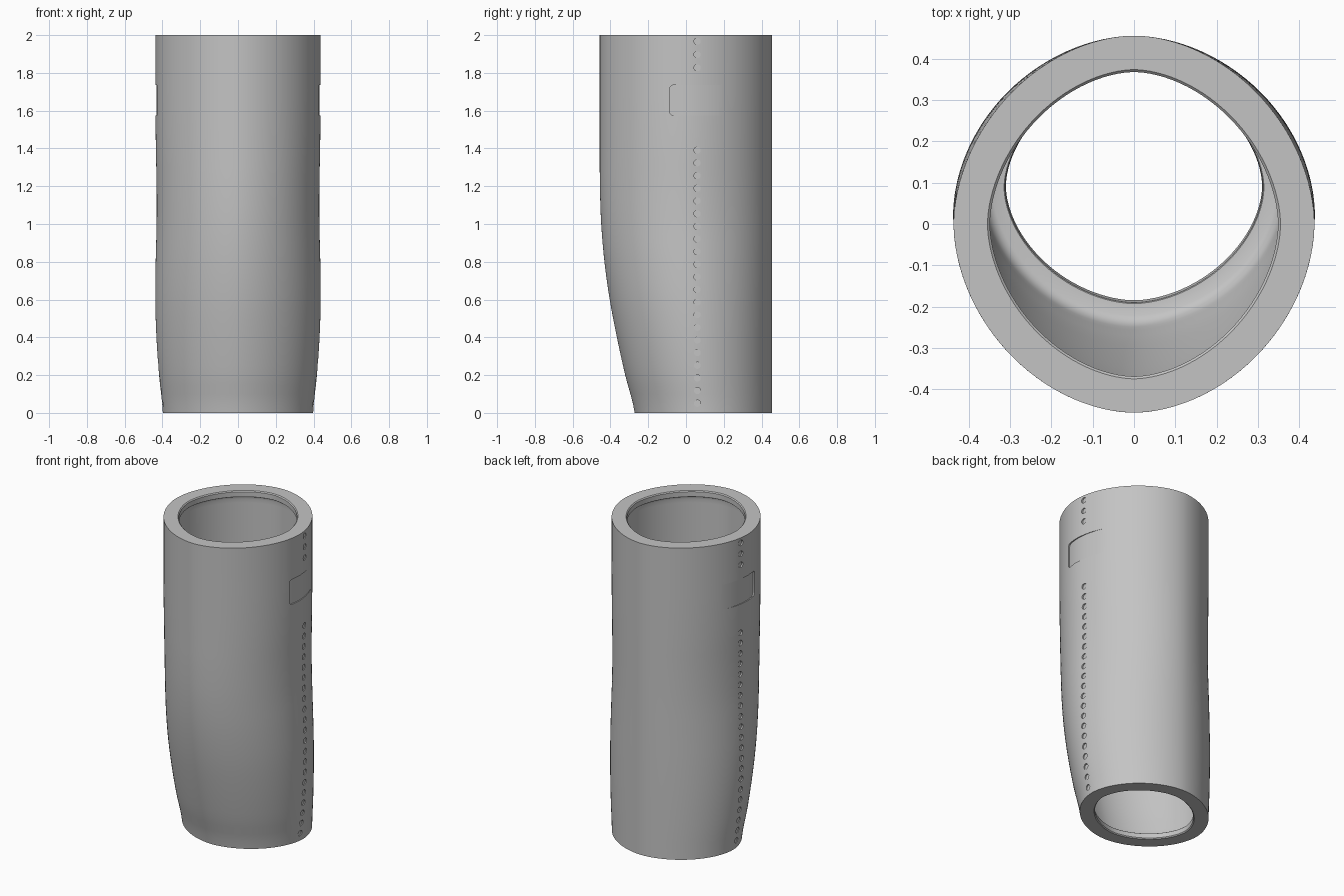
import bpy, bmesh, math
from mathutils import Matrix, Vector

if "Cube" in bpy.data.objects:
    bpy.data.objects.remove(bpy.data.objects["Cube"])

SEGMENTS = 112
BACK = 0.456        # constant rear edge of the sleeve
SHELL = 0.038       # wall thickness
ROUND = 1.86        # superellipse exponent of the body
LIP_ROUND = 1.8     # and of the end openings
DETAIL_Y = 0.06     # line of the side pits
# height, half width, front edge
PROFILE = [(0, .398, -.272), (.2, .418, -.322), (.4, .432, -.366), (.6, .438, -.404),
           (.8, .436, -.432), (1, .431, -.449), (1.2, .431, -.456), (1.4, .435, -.457),
           (1.6, .437, -.457), (1.8, .437, -.457), (2, .437, -.457)]
# End lip, from the opening to the wall: distance from the end, inset, exponent
LIP = [(0, .082, LIP_ROUND), (.006, .088, LIP_ROUND), (.038, .088, LIP_ROUND),
       (.04, .086, LIP_ROUND), (.042, .058, ROUND), (.048, .048, ROUND),
       (.058, .041, ROUND), (.075, SHELL, ROUND)]


def section(z):
    """Smoothly interpolated half width, half depth and centre at a height."""
    i = min(int(z / .2 + 1e-6), len(PROFILE) - 2)
    t = z / .2 - i
    p = [PROFILE[max(0, min(len(PROFILE) - 1, i + k))] for k in (-1, 0, 1, 2)]
    width, front = [
        p[1][c] + .5 * t * (p[2][c] - p[0][c]
        + t * (2 * p[0][c] - 5 * p[1][c] + 4 * p[2][c] - p[3][c]
        + t * (3 * (p[1][c] - p[2][c]) + p[3][c] - p[0][c]))) for c in (1, 2)]
    return width, (BACK - front) / 2, (BACK + front) / 2


def side_x(y, z):
    width, depth, centre = section(z)
    return width * (1 - abs((y - centre) / depth) ** ROUND) ** (1 / ROUND)


def ring(bm, z, inset, exponent):
    width, depth, centre = section(z)

    def bend(value):
        return math.copysign(abs(value) ** (2 / exponent), value)

    return [bm.verts.new(((width - inset) * bend(math.cos(a)),
                          centre + (depth - inset) * bend(math.sin(a)), z))
            for a in (math.tau * (i + .5) / SEGMENTS for i in range(SEGMENTS))]


def make_object(name, bm):
    bmesh.ops.recalc_face_normals(bm, faces=bm.faces)
    mesh = bpy.data.meshes.new(name)
    bm.to_mesh(mesh)
    bm.free()
    obj = bpy.data.objects.new(name, mesh)
    bpy.context.collection.objects.link(obj)
    return obj


# Sleeve: outer skin up, top lip, inner skin down, bottom lip
bm = bmesh.new()
heights = [i * .05 for i in range(41)]
inner = [(2 - d, inset, e) for d, inset, e in LIP]
inner += [(z, SHELL, ROUND) for z in reversed(heights[2:-2])]
inner += reversed(LIP)
rings = [ring(bm, z, 0, ROUND) for z in heights] + [ring(bm, *row) for row in inner]
for a, b in zip(rings, rings[1:] + rings[:1]):
    for i in range(SEGMENTS):
        j = (i + 1) % SEGMENTS
        bm.faces.new((a[i], a[j], b[j], b[i]))
sleeve = make_object("sleeve", bm)

# Cutters: a column of shallow round pits and a fading panel recess on each side
bm = bmesh.new()
pit_heights = [1.967, 1.897, 1.827] + [1.39 - .067 * i for i in range(21)]
for side in (1, -1):
    for z in pit_heights:
        spot = Vector((side * (side_x(DETAIL_Y, z) + .043), DETAIL_Y, z))
        bmesh.ops.create_cone(bm, cap_ends=True, segments=14, radius1=.018, radius2=.018, depth=.1,
                              matrix=Matrix.Translation(spot) @ Matrix.Rotation(math.pi / 2, 4, 'Y'))
    ys = [-.085 + .29 * i / 16 for i in range(17)]
    floor = [(side * (side_x(y, 1.66) - .009 * (1 - i / 16) + .0005 * i / 16), y)
             for i, y in enumerate(ys)]
    outline = floor + [(side * .5, ys[-1]), (side * .5, ys[0])]
    low = [bm.verts.new((x, y, 1.575)) for x, y in outline]
    high = [bm.verts.new((x, y, 1.735)) for x, y in outline]
    bm.faces.new(low)
    bm.faces.new(high)
    for i in range(len(low)):
        j = (i + 1) % len(low)
        bm.faces.new((low[i], low[j], high[j], high[i]))
    corners = [bm.edges.get((v[0], v[-1])) for v in (low, high)]
    bmesh.ops.bevel(bm, geom=corners, offset=.017, segments=4, profile=.5, affect='EDGES')
cutter = make_object("recess_cutter", bm)
cutter.hide_render = True

cut = sleeve.modifiers.new("recesses", 'BOOLEAN')
cut.operation = 'DIFFERENCE'
cut.solver = 'EXACT'
cut.object = cutter
bpy.ops.object.select_all(action='DESELECT')
sleeve.select_set(True)
bpy.context.view_layer.objects.active = sleeve
bpy.ops.object.modifier_apply(modifier=cut.name)
bpy.data.objects.remove(cutter)
bpy.ops.object.shade_smooth_by_angle(angle=math.radians(35))

# Plain grey finish
grey = bpy.data.materials.new("plain_grey")
grey.use_nodes = True
colour = (.55, .55, .55, 1)
grey.diffuse_color = colour
grey.node_tree.nodes["Principled BSDF"].inputs["Base Color"].default_value = colour
sleeve.data.materials.clear()
sleeve.data.materials.append(grey)
